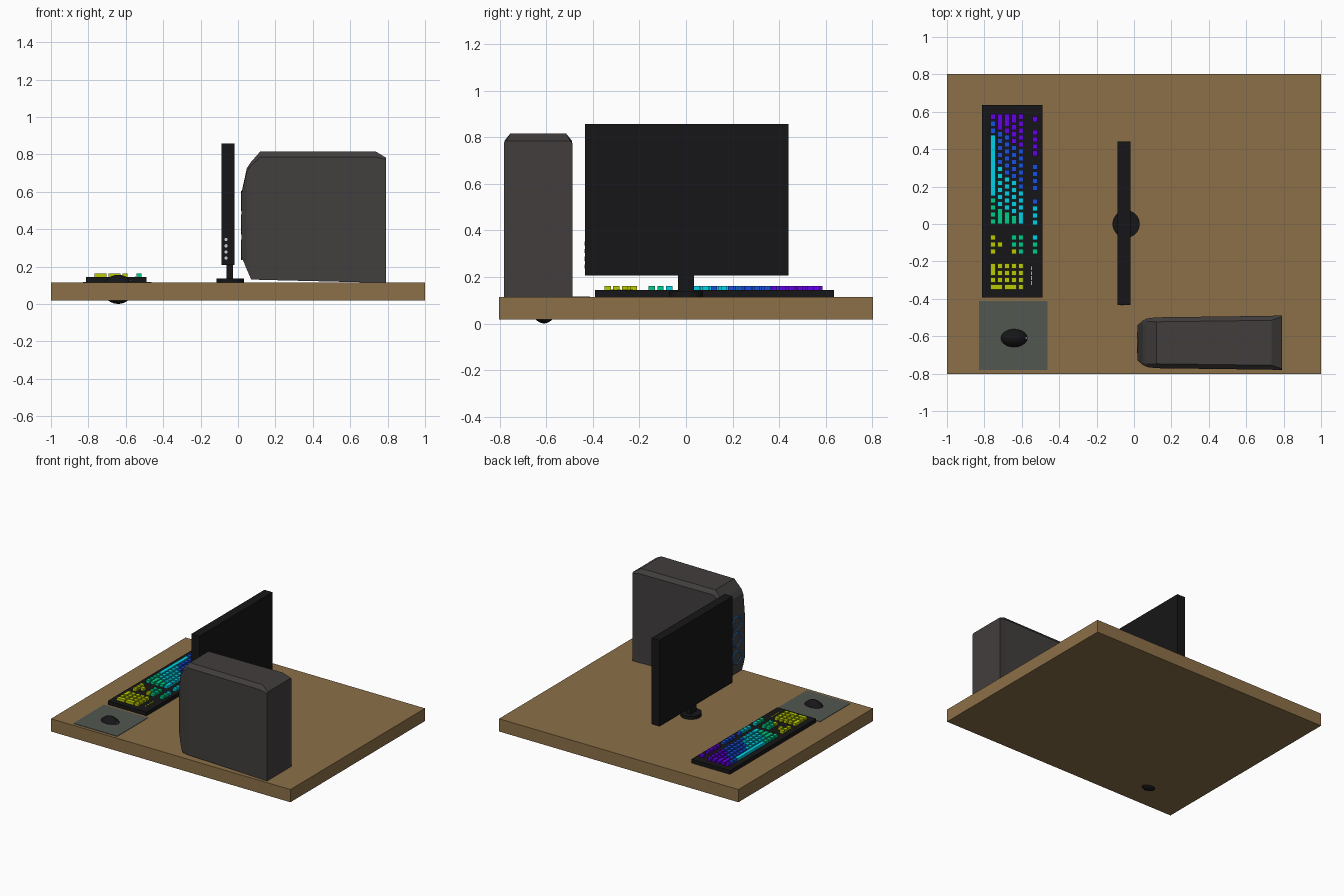
import bpy, bmesh, math

if "Cube" in bpy.data.objects:
    bpy.data.objects.remove(bpy.data.objects["Cube"])

MATS = {}
def mat(name, rgb):
    if name not in MATS:
        m = bpy.data.materials.new(name)
        m.diffuse_color = (*rgb, 1)
        m.use_nodes = True
        m.node_tree.nodes["Principled BSDF"].inputs["Base Color"].default_value = m.diffuse_color
        MATS[name] = m
    return MATS[name]

WOOD = mat("wood", (0.26, 0.16, 0.065))
BLACK = mat("black", (0.008, 0.008, 0.009))
CASE = mat("case_grey", (0.055, 0.048, 0.048))
PAD = mat("pad_grey", (0.085, 0.095, 0.08))
LIGHT = mat("pale", (0.6, 0.6, 0.6))
BLUE = mat("fan_blue", (0.02, 0.2, 0.6))
KEYS = [(0.54, mat("key_purple", (0.13, 0.0, 0.8))),
        (0.34, mat("key_blue", (0.01, 0.08, 0.75))),
        (0.14, mat("key_cyan", (0.0, 0.65, 0.8))),
        (-0.03, mat("key_green", (0.0, 0.6, 0.25))),
        (-9, mat("key_yellow", (0.5, 0.6, 0.0)))]

def finish(name, bm, material):
    bmesh.ops.recalc_face_normals(bm, faces=bm.faces[:])
    me = bpy.data.meshes.new(name)
    bm.to_mesh(me)
    bm.free()
    me.materials.append(material)
    ob = bpy.data.objects.new(name, me)
    bpy.context.collection.objects.link(ob)
    return ob

def box(name, x, y, z, material):
    bm = bmesh.new()
    bmesh.ops.create_cube(bm, size=1)
    for v in bm.verts:
        for i, r in enumerate((x, y, z)):
            v.co[i] = r[0] if v.co[i] < 0 else r[1]
    return finish(name, bm, material)

def prim(op, name, material, **kw):
    op(**kw)
    ob = bpy.context.object
    ob.name = name
    ob.data.materials.append(material)
    return ob

# desk top
box("desk_top", (-1, 1), (-0.803, 0.803), (0.018, 0.114), WOOD)

# monitor with neck, round foot and side buttons
box("monitor_panel", (-0.087, -0.02), (-0.433, 0.44), (0.207, 0.857), BLACK)
box("monitor_neck", (-0.062, -0.026), (-0.034, 0.034), (0.125, 0.22), BLACK)
prim(bpy.ops.mesh.primitive_cylinder_add, "monitor_foot", BLACK, vertices=32,
     radius=0.073, depth=0.023, location=(-0.042, 0, 0.1255))
for i in range(4):
    prim(bpy.ops.mesh.primitive_cylinder_add, "monitor_button", LIGHT, vertices=12,
         radius=0.009, depth=0.006, location=(-0.064, -0.434, 0.245 + i * 0.033),
         rotation=(math.pi / 2, 0, 0))

# computer tower: chamfered sections lofted from its face (-x) to its back
def tower():
    bm = bmesh.new()
    rings = []
    # x, half width, bottom, top, chamfer
    for x, hw, lo, hi, c in [(0.02, 0.095, 0.25, 0.60, 0.01), (0.047, 0.118, 0.185, 0.725, 0.015),
                             (0.07, 0.13, 0.132, 0.76, 0.02), (0.12, 0.136, 0.129, 0.816, 0.03),
                             (0.735, 0.144, 0.114, 0.816, 0.03), (0.79, 0.147, 0.112, 0.783, 0.01)]:
        pts = [(-hw, lo), (hw, lo), (hw, hi - c), (hw - c * 0.8, hi), (c * 0.8 - hw, hi), (-hw, hi - c)]
        rings.append([bm.verts.new((x, -0.635 + y, z)) for y, z in pts])
    for a, b in zip(rings, rings[1:]):
        for i in range(6):
            j = (i + 1) % 6
            bm.faces.new((a[i], a[j], b[j], b[i]))
    bm.faces.new(rings[0])
    bm.faces.new(rings[-1])
    finish("tower_case", bm, CASE)
tower()

# glowing fan rings on the tower face
for z in (0.29, 0.425, 0.56 - 0.01):
    prim(bpy.ops.mesh.primitive_torus_add, "tower_fan_ring", BLUE, major_segments=24, minor_segments=6,
         major_radius=0.05, minor_radius=0.006, location=(0.021, -0.635, z),
         rotation=(0, math.pi / 2, 0))

# mouse pad and mouse
box("mouse_pad", (-0.83, -0.463), (-0.78, -0.413), (0.112, 0.117), PAD)
mouse = prim(bpy.ops.mesh.primitive_uv_sphere_add, "mouse", BLACK, segments=20, ring_count=12,
             radius=1, location=(-0.641, -0.61, 0.078))
mouse.scale = (0.082, 0.056, 0.078)
bpy.ops.object.shade_smooth_by_angle()
box("mouse_wheel", (-0.583, -0.573), (-0.615, -0.605), (0.115, 0.128), LIGHT)

# keyboard base
box("keyboard_base", (-0.812, -0.49), (-0.392, 0.635), (0.114, 0.143), BLACK)

U, TOP = 0.0373, 0.592          # key pitch and far end of the main block
ROWS = [-0.754, -0.7165, -0.679, -0.6415, -0.604]
FX = -0.529

def key(x, y, length=1, depth=1):
    """A key cap centred on y, sized in key units along y and x."""
    hy, hx = length * U / 2 - 0.005, depth * U / 2 - 0.005
    m = next(m for t, m in KEYS if y + x + 0.754 > t)
    box("key", (x - hx, x + hx), (y - hy, y + hy), (0.138, 0.162), m)

# main key block, sixteen units per row
widths = [[1] * 3 + [9] + [1] * 4,
          [2.5] + [1] * 11 + [2.5],
          [2] + [1] * 12 + [2],
          [1.5] + [1] * 13 + [1.5],
          [1] * 14 + [2]]
for x, row in zip(ROWS, widths):
    y = TOP
    for w in row:
        key(x, y - w * U / 2, w)
        y -= w * U

# function row
for y0, n in ((0.56, 1), (0.49, 4), (0.305, 4), (0.12, 4)):
    for i in range(n):
        key(FX, y0 - i * U)

# navigation keys and arrows
for i in range(3):
    y = -0.072 - i * U
    for x in (FX, ROWS[4], ROWS[3], ROWS[0]):
        key(x, y)
key(ROWS[1], -0.072 - U)

# number pad: double zero key, tall plus and enter keys
NY = -0.225
key(ROWS[0], NY - U / 2, 2)
key(ROWS[0], NY - 2 * U)
for x in ROWS[1:4]:
    for i in range(3):
        key(x, NY - i * U)
for i in range(4):
    key(ROWS[4], NY - i * U)
key((ROWS[0] + ROWS[1]) / 2, NY - 3 * U, 1, 2)
key((ROWS[2] + ROWS[3]) / 2, NY - 3 * U, 1, 2)

# status lights
for i in range(4):
    y = -0.237 - i * 0.026
    box("status_light", (-0.551, -0.545), (y - 0.01, y + 0.01), (0.14, 0.146), KEYS[-1][1])
